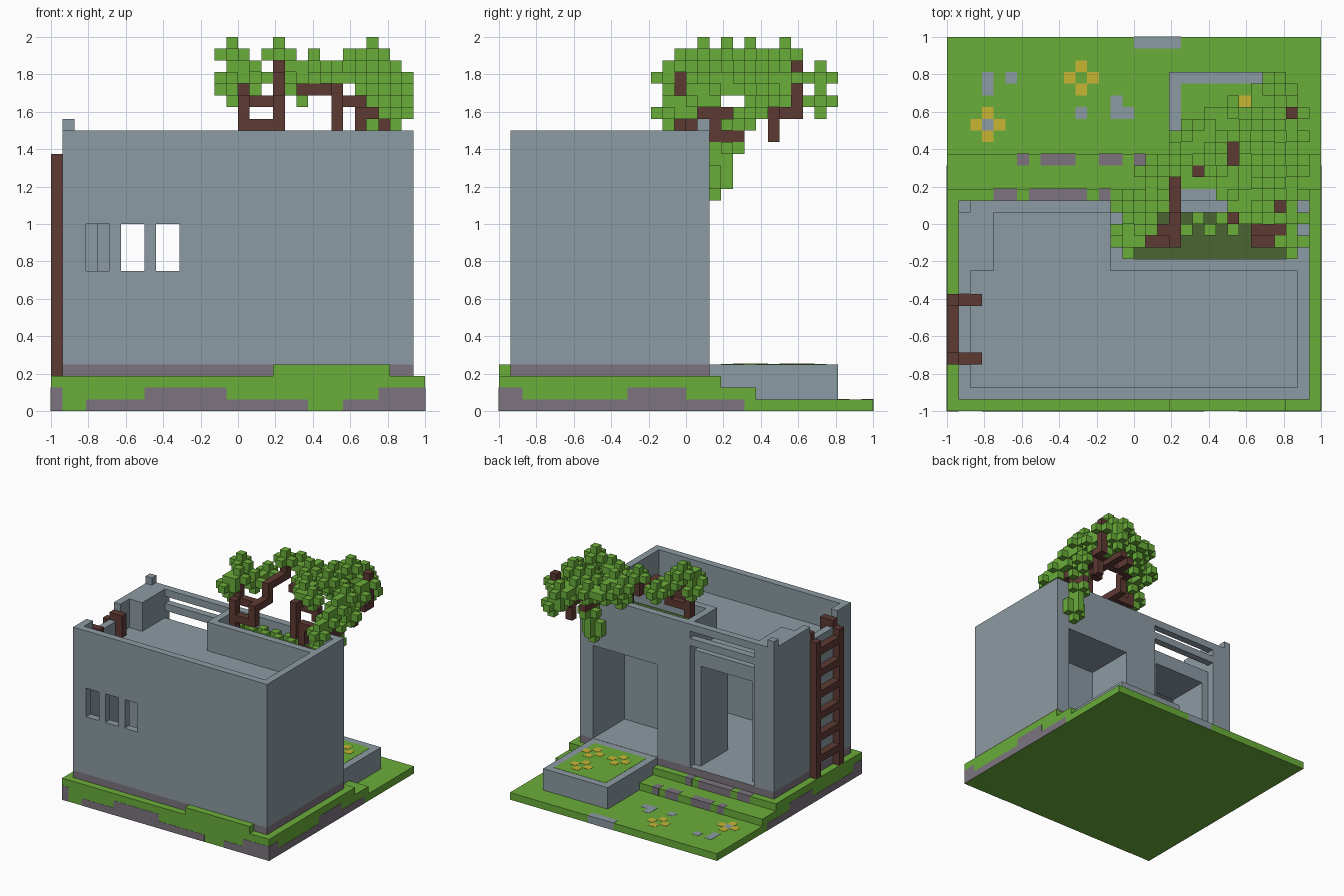
import bpy, bmesh

if "Cube" in bpy.data.objects:
    bpy.data.objects.remove(bpy.data.objects["Cube"], do_unlink=True)

U = 1 / 16  # one block
E = 0.03    # thickness of painted plates, in blocks


def material(name, rgb):
    lin = [((c / 255 + 0.055) / 1.055) ** 2.4 for c in rgb] + [1]
    m = bpy.data.materials.new(name)
    m.use_nodes = True
    m.diffuse_color = lin
    b = m.node_tree.nodes["Principled BSDF"]
    b.inputs["Base Color"].default_value = lin
    b.inputs["Roughness"].default_value = 1
    return m


GRASS = material("grass_green", (106, 173, 58))
DARK = material("dark_green", (74, 102, 50))
WALL = material("wall_grey", (140, 155, 163))
STONE = material("purple_stone", (124, 116, 126))
WOOD = material("brown_wood", (94, 58, 52))
YELLOW = material("flower_yellow", (200, 182, 52))


def finish(name, bm, mat):
    me = bpy.data.meshes.new(name)
    bm.to_mesh(me)
    bm.free()
    me.materials.append(mat)
    bpy.context.collection.objects.link(bpy.data.objects.new(name, me))


def boxes(name, mat, *items):
    """One object from boxes (x0, x1, y0, y1, z0, z1) in block units."""
    bm = bmesh.new()
    for x0, x1, y0, y1, z0, z1 in items:
        for v in bmesh.ops.create_cube(bm, size=1)["verts"]:
            v.co.x = (x0 if v.co.x < 0 else x1) * U
            v.co.y = (y0 if v.co.y < 0 else y1) * U
            v.co.z = (z0 if v.co.z < 0 else z1) * U
    finish(name, bm, mat)


def voxels(name, mat, cells):
    """Outer skin of a set of unit blocks."""
    bm = bmesh.new()
    for c in sorted(cells):
        for axis in range(3):
            for side in (0, 1):
                n = list(c)
                n[axis] += 1 if side else -1
                if tuple(n) in cells:
                    continue
                a, b = (axis + 1) % 3, (axis + 2) % 3
                ring = []
                for da, db in ((0, 0), (1, 0), (1, 1), (0, 1)):
                    p = list(c)
                    p[axis] += side
                    p[a] += da
                    p[b] += db
                    ring.append(bm.verts.new([k * U for k in p]))
                bm.faces.new(ring if side else ring[::-1])
    bmesh.ops.remove_doubles(bm, verts=bm.verts, dist=1e-5)
    finish(name, bm, mat)


# Stepped ground
boxes("lawn_steps", GRASS, (-16, 16, -16, 16, 0, 1), (-16, 16, -16, 6, 1, 2),
      (-16, 16, -16, 3, 2, 3), (3, 13, -16, -15, 3, 4))

# Stone patches on the sides of the ground
front = ((-16, -15, 0, 2), (-13, 6, 0, 1), (-8, -1, 1, 2), (9, 16, 0, 1), (12, 16, 1, 2))
side = ((-16, 5, 0, 1), (-16, -14, 1, 2), (-5, 0, 1, 2))
boxes("front_stones", STONE, *[(a, b, -16 - E, -16, c, d) for a, b, c, d in front])
for name, x in (("left_stones", 16), ("right_stones", -16 - E)):
    boxes(name, STONE, *[(x, x + E, a, b, c, d) for a, b, c, d in side])

# Stones set in the step edges
boxes("lower_step_stones", STONE,
      *[(a, b, 5, 6 + E, 1, 2 + E) for a, b in ((-10, -9), (-8, -5), (-3, -1), (0, 1))])
boxes("upper_step_stones", STONE,
      *[(a, b, 2, 3 + E, 2, 3 + E) for a, b in ((-12, -10), (-9, -4), (-3, -2))])


# Pebbles and flowers on the lawn
def plate(x, y, z, w=1, d=1):
    return (x, x + w, y, y + d, z, z + E)


def flower(x, y, z):
    return [plate(x + i, y + j, z) for i, j in ((1, 0), (-1, 0), (0, 1), (0, -1))]


boxes("lawn_pebbles", WALL, plate(-13, 11, 1, d=2), plate(-11, 12, 1), plate(-5, 9, 1),
      plate(-2, 9, 1, d=2), plate(-1, 9, 1), plate(-13, 8, 1))
boxes("back_edge_stone", WALL, (0, 4, 15, 16 + E, 0, 1 + E))
boxes("lawn_flowers", YELLOW, *flower(-5, 12, 1), *flower(-13, 8, 1))

# Raised flower bed
boxes("bed_frame", WALL, (3, 13, 2, 13, 1, 4))
boxes("bed_grass", GRASS, plate(4, 3, 4, 8, 9))
boxes("bed_flowers", YELLOW, *flower(6, 5, 4 + E), *flower(9, 9, 4 + E), *flower(10, 5, 4 + E))

# House shell
boxes("foundation", STONE, (-15, 15, -15, 2, 3, 4))
boxes("floor", WALL, plate(-14, -14, 4, 28, 16 - E))
boxes("front_wall", WALL, (-15, 15, -15, -14, 4, 12), (-15, 15, -15, -14, 16, 24),
      *[(a, b, -15, -14, 12, 16) for a, b in ((-15, -13), (-11, -10), (-8, -7), (-5, 15))])
boxes("left_wall", WALL, (14, 15, -14, 2, 4, 24))
boxes("right_wall", WALL, *[(-15, -14, a, b, 4, top)
                            for a, b, top in ((-14, -12, 24), (-12, -6, 22), (-6, -4, 24))])
boxes("corner_pillar", WALL, (-15, -12, -4, 2, 4, 24), (-15, -14, 1, 2, 24, 25))
boxes("middle_pillar", WALL, (-2, 3, -6, 2, 4, 20))
boxes("niche_walls", WALL, (13, 14, -6, 2, 4, 20), (3, 13, -6, -5, 4, 17), (3, 13, -6, 2, 17, 20))
boxes("door_frame", WALL, *[(x, x + 1, -5, 1, 4, 18) for x in (-12, -3)], (-12, -2, -5, 1, 18, 19))
boxes("roof", WALL, (-14, -2, -14, 1, 19, 20), (-2, 14, -14, -6, 19, 20))
boxes("roof_rails", WALL, *[(-12, -2, 1, 2, z, z + 1) for z in (21, 23)])

# Roof planter
boxes("planter_walls", WALL, (-2, 14, -4, -3, 20, 24), (-2, -1, -3, 2, 20, 24), (-1, 14, 1, 2, 20, 24))
boxes("planter_soil", DARK, (-1, 14, -3, 1, 20, 22))
voxels("planter_plants", GRASS, {(x, y, 22) for x in range(-1, 14) for y in (-1, 0) if (x + y) % 2})

# Ladder hooked over the wall
rails = (-12, -7)
boxes("ladder_rails", WOOD, *[(-16, -15, y, y + 1, 3, 22) for y in rails])
boxes("ladder_rungs", WOOD, *[(-16, -15, -11, -7, z, z + 1) for z in range(5, 22, 3)])
boxes("ladder_hooks", WOOD, *[(-15, -13, y, y + 1, 22, 23) for y in rails],
      *[(-14, -13, y, y + 1, 20, 22) for y in rails])


# Tree: crooked limbs that walk from point to point one axis at a time
def limb(*points):
    p = list(points[0])
    cells = {tuple(p)}
    for q in points[1:]:
        for k in range(3):
            while p[k] != q[k]:
                p[k] += 1 if q[k] > p[k] else -1
                cells.add(tuple(p))
    return cells


wood = limb((0, -2, 22), (0, -2, 26), (0, -1, 28))
wood |= limb((0, -2, 24), (3, -2, 24), (3, -2, 26))
wood |= limb((0, -1, 26), (3, 1, 26), (3, 1, 28), (3, 5, 28), (3, 5, 30))
wood |= limb((8, 0, 22), (8, 0, 27), (8, 7, 27))
wood |= limb((8, 4, 27), (5, 4, 27)) | limb((6, 4, 27), (6, 6, 28))
wood |= limb((8, 2, 26), (10, 2, 26), (10, 2, 25))
wood |= limb((11, -2, 22), (10, -2, 22), (10, -1, 25), (12, 2, 25), (12, 8, 25), (13, 9, 29))
wood |= limb((12, 7, 25), (12, 7, 23)) | limb((12, 2, 25), (12, 2, 23), (12, 4, 23))
voxels("tree_branches", WOOD, wood)


# Tree: leaf clusters shaped like small crosses
def leaves(name, *centres):
    cells = set()
    for x, y, z in centres:
        for s in (-1, 0, 1):
            cells |= {(x + s, y, z), (x, y + s, z), (x, y, z + s)}
    voxels(name, GRASS, cells - wood)


leaves("right_leaves", (-1, -1, 27), (0, -1, 29), (-1, 1, 30), (1, 1, 28), (-1, -2, 28),
       (3, 5, 30), (1, 4, 28))
leaves("middle_leaves", (4, 7, 29), (5, 6, 27), (6, 6, 29), (7, 4, 28), (8, 9, 28),
       (6, 8, 28), (9, 7, 29), (8, 2, 28))
leaves("left_leaves", (10, 5, 28), (10, 1, 28), (11, 8, 30), (11, 3, 30), (12, 5, 28),
       (13, 9, 28), (11, 11, 28), (13, 7, 27), (10, 9, 28), (13, 4, 28), (12, 11, 26))
leaves("low_leaves", (13, 2, 27), (13, 0, 26), (13, -2, 25), (12, 9, 26), (13, 5, 25))
leaves("hanging_leaves", (12, 3, 24), (12, 3, 22), (12, 2, 20), (12, 2, 19))
